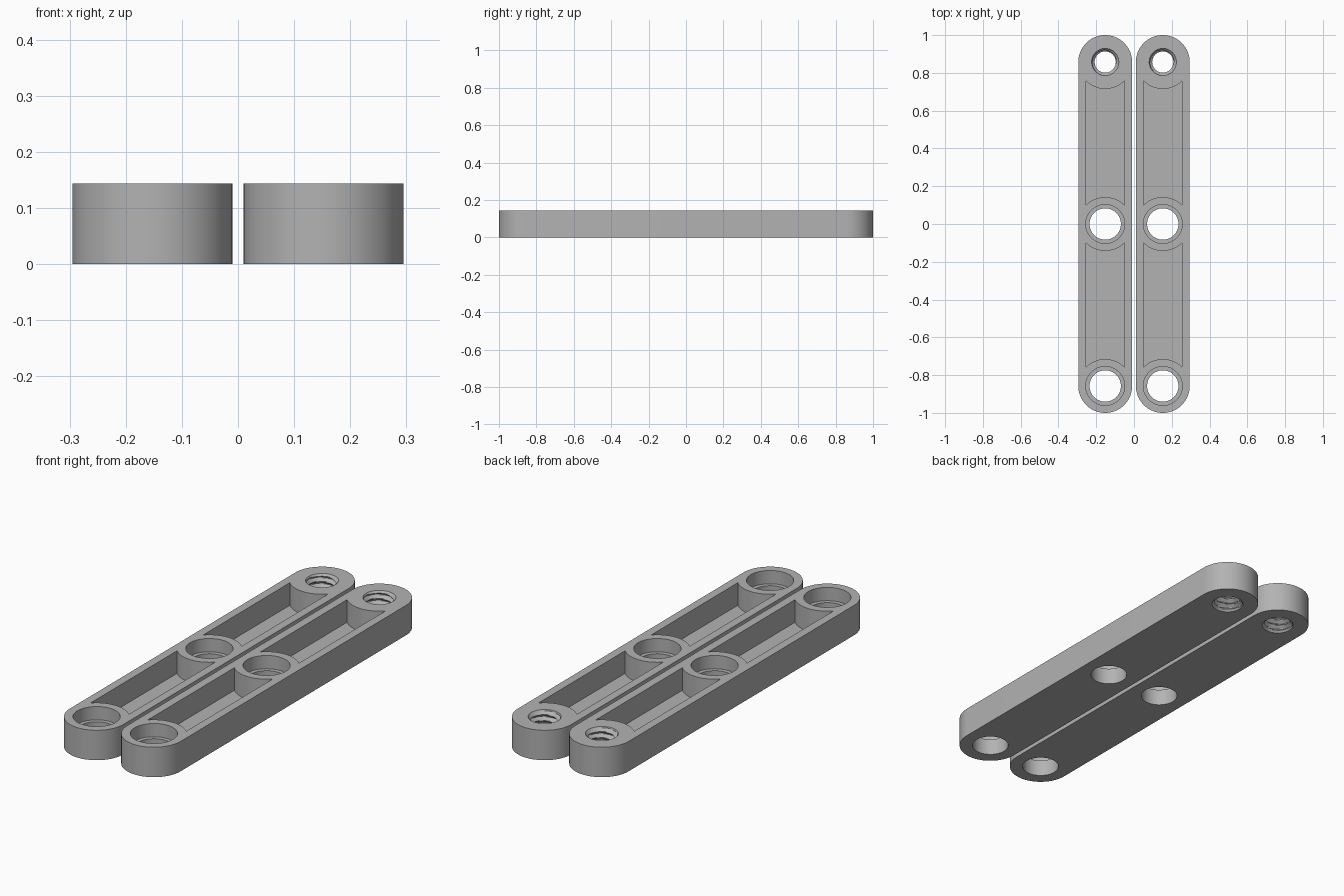
import bpy, bmesh, math

H = 0.144            # bar height
R = 0.1425           # end radius, half the bar width
ENDS = 0.8575        # distance of the end holes from the middle
FLOOR = 0.035        # pocket floor height
SEG = 64

if "Cube" in bpy.data.objects:
    bpy.data.objects.remove(bpy.data.objects["Cube"])

grey = bpy.data.materials.new("plain grey")
grey.use_nodes = True
colour = (0.45, 0.45, 0.45, 1)
grey.diffuse_color = colour
grey.node_tree.nodes["Principled BSDF"].inputs["Base Color"].default_value = colour


def arc(cx, cy, r, start, end, n):
    """Points along an arc, angles in radians."""
    return [(cx + r * math.cos(start + (end - start) * i / n),
             cy + r * math.sin(start + (end - start) * i / n)) for i in range(n + 1)]


def finish(bm, name):
    bmesh.ops.recalc_face_normals(bm, faces=bm.faces)
    mesh = bpy.data.meshes.new(name)
    bm.to_mesh(mesh)
    bm.free()
    ob = bpy.data.objects.new(name, mesh)
    bpy.context.collection.objects.link(ob)
    mesh.materials.append(grey)
    return ob


def prism(name, outline, z0, z1):
    bm = bmesh.new()
    face = bm.faces.new([bm.verts.new((x, y, z0)) for x, y in outline])
    out = bmesh.ops.extrude_face_region(bm, geom=[face])
    tops = [v for v in out["geom"] if isinstance(v, bmesh.types.BMVert)]
    bmesh.ops.translate(bm, verts=tops, vec=(0, 0, z1 - z0))
    return finish(bm, name)


def lathe(name, y, levels, radius):
    """Stack of rings at the given heights; radius(z, angle) shapes them."""
    bm = bmesh.new()
    rings = []
    for z in levels:
        ring = []
        for i in range(SEG):
            a = math.tau * i / SEG
            r = radius(z, a)
            ring.append(bm.verts.new((r * math.cos(a), y + r * math.sin(a), z)))
        rings.append(ring)
    for low, high in zip(rings, rings[1:]):
        for i in range(SEG):
            j = (i + 1) % SEG
            bm.faces.new((low[i], low[j], high[j], high[i]))
    bm.faces.new(rings[0][::-1])
    bm.faces.new(rings[-1])
    return finish(bm, name)


def thread_radius(z, a):
    """Helical thread with flattened crests and a small lead-in at both faces."""
    phase = (z / 0.029 - a / math.tau) % 1
    wave = min(1, max(0, 2.6 * abs(phase - 0.5) - 0.15))
    lead_in = 0.073 - max(0, min(z, H - z))
    return max(0.056 + 0.015 * wave, lead_in)


def pocket(y0, y1):
    """Straight-sided recess whose ends curve round the neighbouring holes."""
    half = 0.102
    a = math.acos(half / R)
    outline = (arc(0, y0, R, a, math.pi - a, 24)
               + arc(0, y1, R, math.pi + a, math.tau - a, 24))
    return prism("pocket_cutter", outline, FLOOR, H + 0.05)


# Round-ended bar
outline = arc(0, ENDS, R, 0, math.pi, 40) + arc(0, -ENDS, R, math.pi, math.tau, 40)
bar = prism("left_bar", outline, 0, H)

# Recesses, stepped holes and the threaded hole
cutters = [pocket(-ENDS, 0), pocket(0, ENDS)]
for y in (-ENDS, 0):
    cutters.append(prism("hole_cutter", arc(0, y, 0.083, 0, math.tau, SEG)[:-1], -0.05, H + 0.05))
    cutters.append(prism("counterbore_cutter", arc(0, y, 0.103, 0, math.tau, SEG)[:-1], 0.08, H + 0.05))
steps = 50
levels = [-0.02 + (H + 0.04) * i / steps for i in range(steps + 1)]
cutters.append(lathe("thread_cutter", ENDS, levels, thread_radius))

bpy.context.view_layer.objects.active = bar
for cutter in cutters:
    cutter.hide_render = True
    mod = bar.modifiers.new("cut", "BOOLEAN")
    mod.operation = "DIFFERENCE"
    mod.solver = "EXACT"
    mod.object = cutter
    bpy.ops.object.modifier_apply(modifier=mod.name)
for cutter in cutters:
    bpy.data.objects.remove(cutter)

# Smooth the curves, keep the rims sharp
bpy.ops.object.select_all(action="DESELECT")
bar.select_set(True)
bpy.ops.object.shade_smooth_by_angle(angle=math.radians(30))

# Matching pair side by side
twin = bar.copy()
twin.data = bar.data.copy()
twin.name = "right_bar"
bpy.context.collection.objects.link(twin)
bar.location.x = 0.1525
twin.location.x = -0.1525
